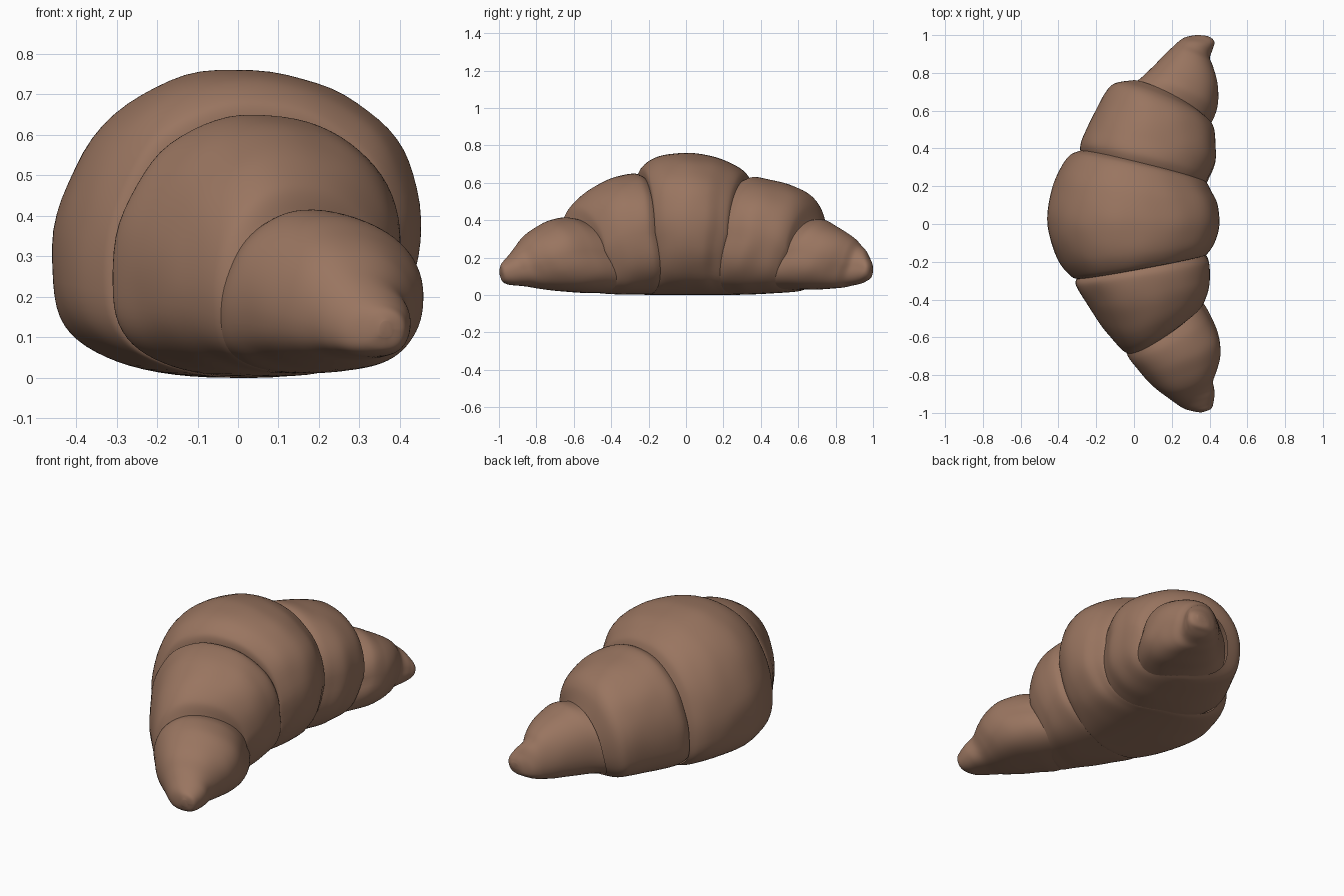
import bpy, bmesh, math
from mathutils import Vector, noise

crust = bpy.data.materials.new("baked crust brown")
crust.diffuse_color = (0.32, 0.178, 0.117, 1)

SIDES, STEPS = 72, 8


def spline(a, b, c, d, t):
    """Catmull-Rom blend of four ring descriptions."""
    return [0.5 * (2 * q + (r - p) * t + (2 * p - 5 * q + 4 * r - s) * t * t
                   + (3 * q - p - 3 * r + s) * t ** 3)
            for p, q, r, s in zip(a, b, c, d)]


def ring_points(y_l, x_l, y_r, x_r, z_b, z_t):
    """Flat-bottomed oval, tilted so that the rings fan round the bend."""
    cx, rx = (x_l + x_r) / 2, (x_r - x_l) / 2
    cy, ry = (y_l + y_r) / 2, (y_r - y_l) / 2
    zm = z_b + 0.44 * (z_t - z_b)
    fade = cy * (1 - min(1, abs(cy)))
    for i in range(SIDES):
        a = 2 * math.pi * i / SIDES
        c, s = math.cos(a), math.sin(a)
        n = 2.1 if s > 0 else 2.5
        u = math.copysign(abs(c) ** (2 / n), c)
        v = math.copysign(abs(s) ** (2 / n), s)
        # seams bow outward on top and run inward low on the inner side
        bow = fade * (0.32 * abs(cy) * v + 0.3 * min(0, v) * max(0, u))
        lean = 0.07 * (z_t - z_b) * u * (1 - v * v)
        p = Vector((cx + rx * u, cy + ry * u + bow,
                    zm + lean + v * ((z_t - zm) if v > 0 else (zm - z_b))))
        # slight uneven baked surface
        k = 0.005 * noise.noise(p * 7) * min(1, p.z * 8)
        yield p + Vector((u, 0, v)) * k


def loft(name, keys, cap=False):
    """Dough layer through the key rings (y_left, x_left, y_right, x_right, z_low, z_high)."""
    rings = []
    last = len(keys) - 1
    for i in range(last):
        a, d = keys[max(i - 1, 0)], keys[min(i + 2, last)]
        for j in range(STEPS):
            rings.append(spline(a, keys[i], keys[i + 1], d, j / STEPS))
    rings.append(keys[-1])
    bm = bmesh.new()
    loops = [[bm.verts.new(p) for p in ring_points(*r)] for r in rings]
    for lo, hi in zip(loops, loops[1:]):
        for i in range(SIDES):
            k = (i + 1) % SIDES
            bm.faces.new((lo[i], lo[k], hi[k], hi[i]))
    if cap:
        bm.faces.new(loops[-1])
    bmesh.ops.recalc_face_normals(bm, faces=bm.faces)
    # open tubes: make sure the faces point away from the core
    bm.faces.ensure_lookup_table()
    f = bm.faces[SIDES * STEPS * 2 + SIDES // 4]
    if f.normal.z < 0:
        bmesh.ops.reverse_faces(bm, faces=bm.faces)
    for f in bm.faces:
        f.smooth = True
    me = bpy.data.meshes.new(name)
    bm.to_mesh(me)
    bm.free()
    me.materials.append(crust)
    ob = bpy.data.objects.new(name, me)
    bpy.context.collection.objects.link(ob)


# Fat outer wrap in the middle
loft("middle_wrap", [
    (-.29, -.30, -.165, .365, .003, .63), (-.275, -.335, -.16, .385, 0, .685),
    (-.20, -.395, -.11, .42, 0, .735), (-.08, -.445, -.04, .445, 0, .757),
    (.05, -.46, .03, .45, 0, .76), (.20, -.43, .11, .44, 0, .735),
    (.31, -.38, .17, .41, 0, .695), (.365, -.335, .21, .39, 0, .655),
    (.385, -.29, .225, .375, .003, .61)])

# Shoulder wraps
loft("front_shoulder", [
    (-.27, -.29, -.15, .36, .003, .625), (-.32, -.31, -.20, .395, .003, .65),
    (-.42, -.25, -.28, .40, .003, .63), (-.52, -.185, -.34, .395, .005, .59),
    (-.60, -.12, -.39, .38, .01, .54), (-.66, -.065, -.43, .36, .012, .475),
    (-.68, -.03, -.435, .345, .018, .405)])
loft("back_shoulder", [
    (.36, -.28, .20, .37, .003, .605), (.42, -.285, .26, .40, .003, .63),
    (.50, -.255, .34, .43, .005, .615), (.60, -.205, .43, .43, .01, .585),
    (.69, -.155, .49, .425, .015, .545), (.735, -.11, .53, .41, .02, .49),
    (.75, -.02, .545, .39, .028, .405)])

# Narrow horn wraps running out into the rolled tips
loft("front_horn", [
    (-.64, -.05, -.42, .35, .012, .40), (-.70, -.03, -.50, .40, .012, .415),
    (-.76, .015, -.60, .445, .018, .40), (-.82, .065, -.69, .455, .025, .36),
    (-.875, .125, -.77, .44, .035, .315), (-.915, .18, -.835, .42, .045, .26),
    (-.945, .22, -.89, .425, .05, .22), (-.975, .265, -.94, .42, .055, .188),
    (-.99, .31, -.975, .41, .07, .165), (-.997, .35, -.99, .38, .10, .14)], cap=True)
loft("back_horn", [
    (.72, -.03, .52, .385, .025, .40), (.765, .03, .60, .43, .03, .405),
    (.82, .09, .68, .445, .03, .37), (.87, .14, .76, .44, .035, .335),
    (.91, .18, .83, .42, .04, .30), (.94, .21, .88, .40, .05, .265),
    (.965, .235, .93, .415, .06, .235), (.985, .265, .96, .425, .075, .20),
    (.997, .31, .98, .415, .09, .175), (1.0, .34, .995, .39, .12, .155)], cap=True)
